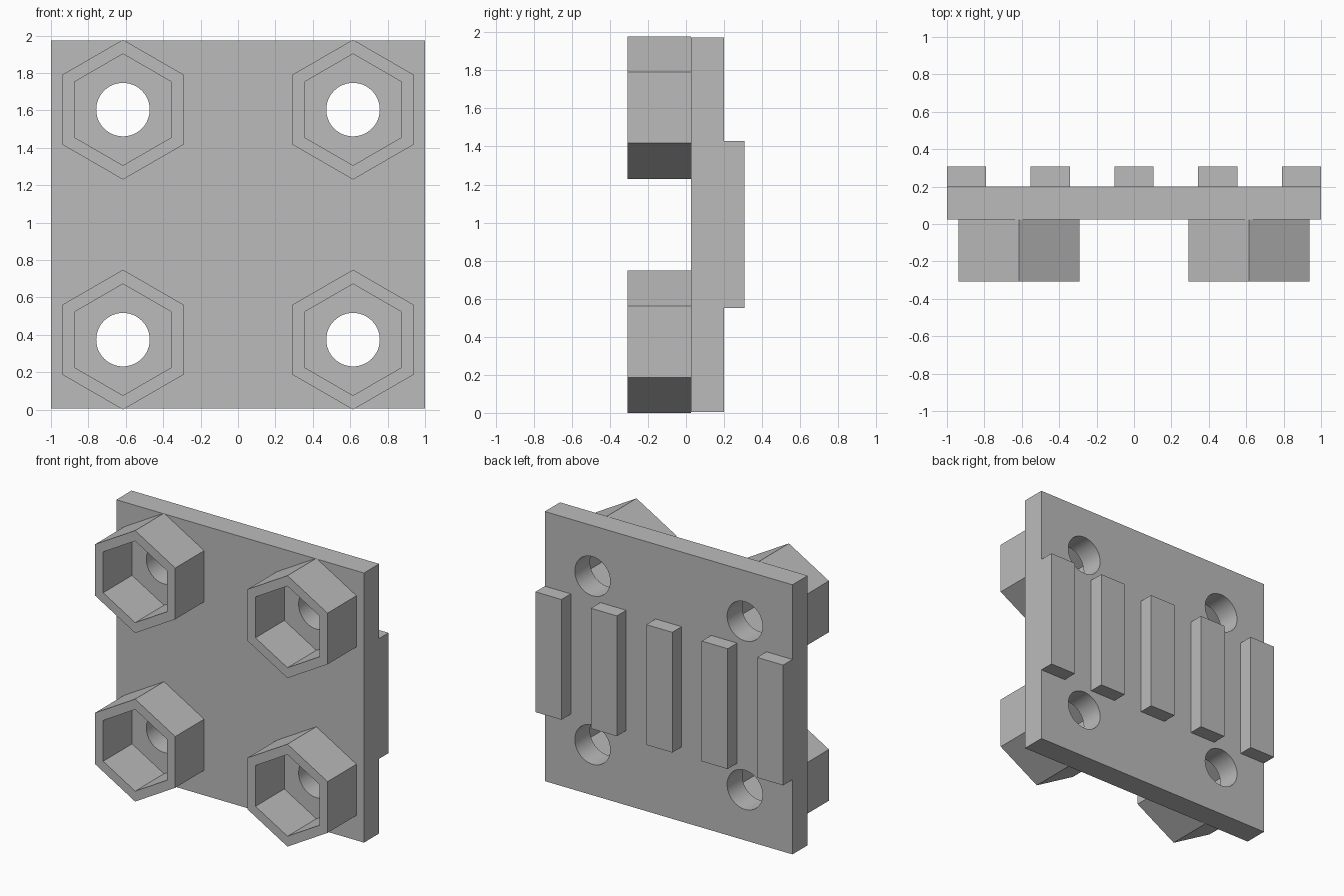
import bpy, bmesh, math
from mathutils import Matrix, Vector

cube = bpy.data.objects.get("Cube")
if cube:
    bpy.data.objects.remove(cube, do_unlink=True)

# Main dimensions
MID_Z = 0.989
HALF_H = 0.984
FRONT, PLATE_FRONT, PLATE_BACK, BACK = -0.308, 0.025, 0.2, 0.308
SPACING = 0.615
HEX_OUTER, HEX_INNER, HOLE_R = 0.374, 0.298, 0.143

grey = bpy.data.materials.new("plain grey")
grey.use_nodes = True
colour = (0.5, 0.5, 0.5, 1)
grey.diffuse_color = colour
grey.node_tree.nodes["Principled BSDF"].inputs["Base Color"].default_value = colour


def finish(name, bm):
    bmesh.ops.recalc_face_normals(bm, faces=bm.faces)
    mesh = bpy.data.meshes.new(name)
    bm.to_mesh(mesh)
    bm.free()
    mesh.materials.append(grey)
    obj = bpy.data.objects.new(name, mesh)
    bpy.context.collection.objects.link(obj)
    return obj


def box(name, x, width, y0, y1, half_height):
    bm = bmesh.new()
    place = Matrix.Translation((x, (y0 + y1) / 2, MID_Z))
    size = Matrix.Diagonal((width, y1 - y0, 2 * half_height, 1))
    bmesh.ops.create_cube(bm, size=1, matrix=place @ size)
    return finish(name, bm)


def hex_socket(name, x, z):
    """Open hexagonal tube, corners up and down."""
    bm = bmesh.new()

    def ring(radius, y):
        angles = [math.radians(30 + 60 * i) for i in range(6)]
        return [bm.verts.new((x + radius * math.cos(a), y, z + radius * math.sin(a)))
                for a in angles]

    loops = [ring(HEX_OUTER, PLATE_FRONT), ring(HEX_OUTER, FRONT),
             ring(HEX_INNER, FRONT), ring(HEX_INNER, PLATE_FRONT)]
    for k in range(4):
        a, b = loops[k], loops[(k + 1) % 4]
        for i in range(6):
            j = (i + 1) % 6
            bm.faces.new((a[i], a[j], b[j], b[i]))
    return finish(name, bm)


corners = [(sx * SPACING, MID_Z + sz * SPACING, f"{v}_{h}")
           for sz, v in ((1, "upper"), (-1, "lower"))
           for sx, h in ((1, "left"), (-1, "right"))]

# Base plate with four bolt holes
plate = box("base_plate", 0, 2, PLATE_FRONT, PLATE_BACK, HALF_H)
bm = bmesh.new()
for x, z, _ in corners:
    bmesh.ops.create_cone(
        bm, cap_ends=True, segments=48, radius1=HOLE_R, radius2=HOLE_R, depth=1,
        matrix=Matrix.Translation((x, 0, z)) @ Matrix.Rotation(math.pi / 2, 4, "X"))
cutter = finish("hole_cutter", bm)
cutter.hide_render = True
cut = plate.modifiers.new("bolt holes", "BOOLEAN")
cut.operation = "DIFFERENCE"
cut.solver = "EXACT"
cut.object = cutter
bpy.ops.object.select_all(action="DESELECT")
bpy.context.view_layer.objects.active = plate
plate.select_set(True)
bpy.ops.object.modifier_apply(modifier=cut.name)
bpy.data.objects.remove(cutter, do_unlink=True)
bpy.ops.object.shade_smooth_by_angle(angle=math.radians(30))

# Hexagonal nut sockets on the front
for x, z, side in corners:
    hex_socket(f"nut_socket_{side}", x, z)

# Grip bars on the back
for i in range(5):
    box(f"back_bar_{i + 1}", (i - 2) * 0.4475, 0.21, PLATE_BACK, BACK, 0.439)
